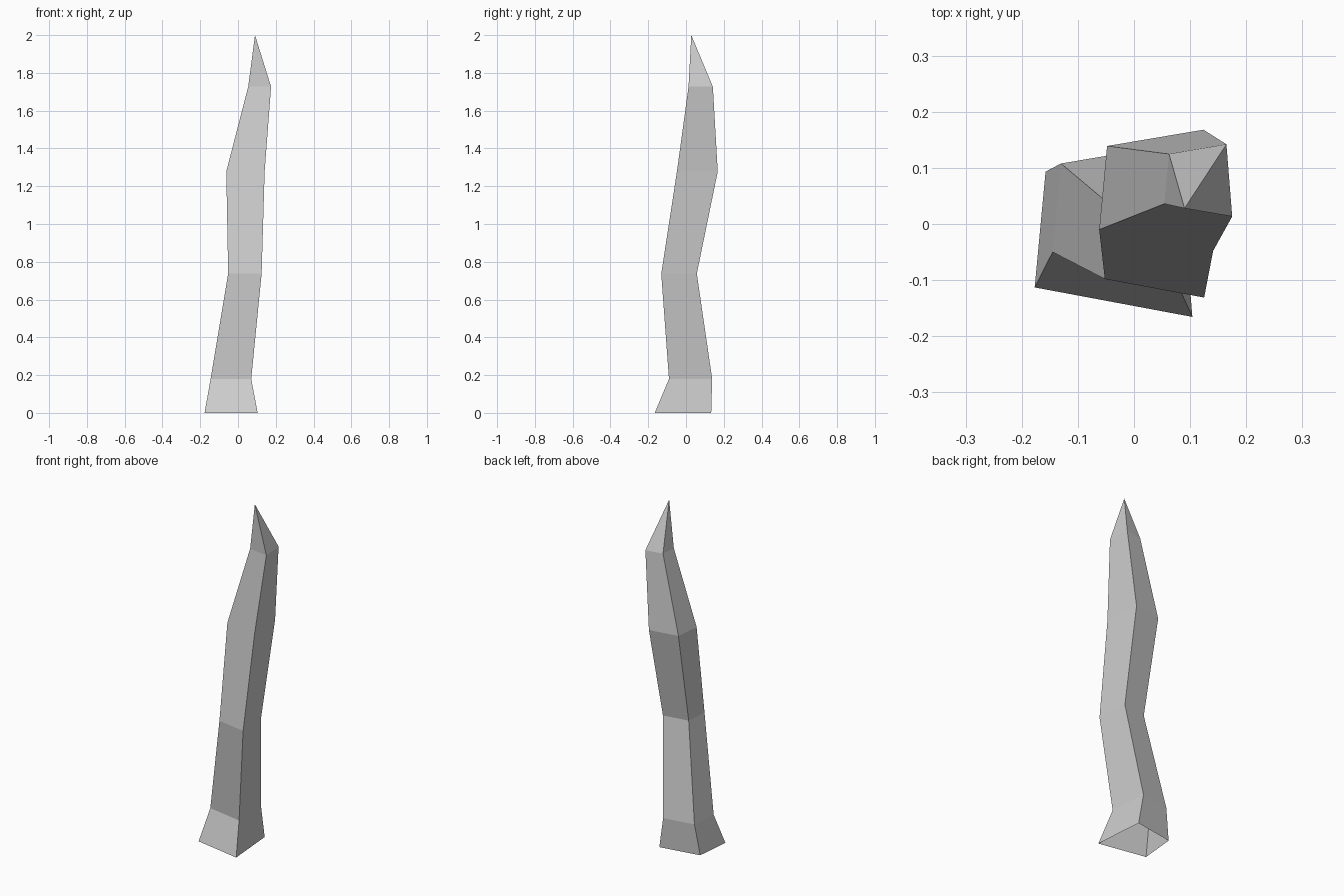
import bpy, bmesh

if "Cube" in bpy.data.objects:
    bpy.data.objects.remove(bpy.data.objects["Cube"])

# Uneven four-sided cross-section, measured from its front-left corner
PROFILE = [(0, 0), (1, -0.187), (0.915, 0.877), (0.069, 0.734)]

# Rings along the crooked spike: front-left corner x, y, height, width
RINGS = [
    (-0.177, -0.113, 0.0, 0.281),
    (-0.145, -0.050, 0.18, 0.215),
    (-0.052, -0.098, 0.737, 0.177),
    (-0.062, -0.010, 1.278, 0.203),
    (0.054, 0.036, 1.727, 0.121),
]
TIP = (0.09, 0.028, 2.0)


def build_spike():
    bm = bmesh.new()
    rings = [[bm.verts.new((x + u * w, y + v * w, z)) for u, v in PROFILE]
             for x, y, z, w in RINGS]
    # Side walls; the underside is left open
    for low, high in zip(rings, rings[1:]):
        for i in range(4):
            j = (i + 1) % 4
            bm.faces.new((low[i], low[j], high[j], high[i]))
    # Pointed tip
    tip = bm.verts.new(TIP)
    for i in range(4):
        bm.faces.new((rings[-1][i], rings[-1][(i + 1) % 4], tip))
    mesh = bpy.data.meshes.new("crooked_spike")
    bm.to_mesh(mesh)
    bm.free()
    obj = bpy.data.objects.new("crooked_spike", mesh)
    bpy.context.collection.objects.link(obj)


build_spike()
